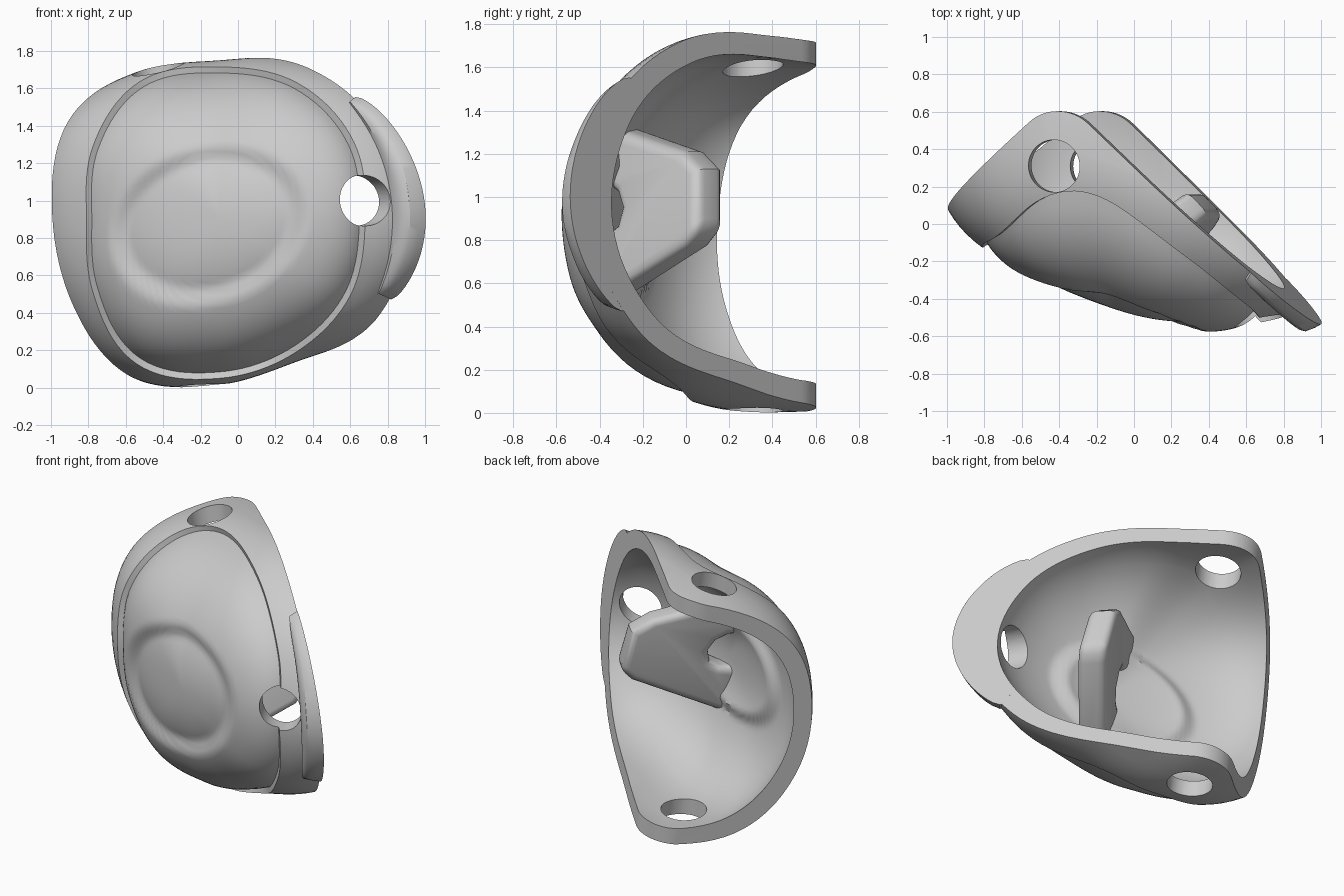
import bpy, bmesh, math
from mathutils import Vector

if "Cube" in bpy.data.objects:
    bpy.data.objects.remove(bpy.data.objects["Cube"])

grey = bpy.data.materials.new("plain grey")
grey.use_nodes = True
grey.diffuse_color = (0.6, 0.6, 0.6, 1)
grey.node_tree.nodes["Principled BSDF"].inputs["Base Color"].default_value = (0.6, 0.6, 0.6, 1)

# Radii every 30 degrees around the dome axis: widest outline and front panel outline
OUTLINE = [1.2, 1.13, .97, .85, .905, 1.0, .975, .965, .97, .885, .87, 1.05]
PANEL = [.78, .83, .84, .815, .85, .78, .71, .78, .89, .85, .82, .81]
CX, CZ, CY = -.1, .9, .28      # centre of the widest section
FRONT, BACK, SKEW = .75, 1.0, .35
LEAN = .143                    # sideways lean of the rim per unit height
WALL = .88                     # cavity size relative to the shell
SEG = 120


def radius(table, a):
    """Smooth periodic interpolation of a radius table."""
    f = (a / math.tau * len(table)) % len(table)
    i = int(f)
    t = f - i
    p, q, r, s = (table[(i + j) % len(table)] for j in (-1, 0, 1, 2))
    return q + .5 * t * (r - p + t * (2*p - 5*q + 4*r - s + t * (3*(q - r) + s - p)))


def squareness(a):
    return 2 + 2 * max(0, -math.cos(a)) ** 2 + .4 * max(0, -math.sin(a)) ** 2


def dent(x, z):
    """Depth of the oval hollow: steep soft border, gently raised floor."""
    u, v = x + .16, z - .87
    q = math.hypot((u - .08 * v) / .52, (v - .08 * u) / .41)
    t = min(1, max(0, (1.0 - q) / .18))
    return .075 * t * t * (3 - 2 * t) * (.35 + .65 * min(1, q) ** 2)


def dome(a, phi, k):
    """Point on the dome; k scales it about its centre."""
    n = squareness(a)
    r = radius(OUTLINE, a) * math.sin(phi) ** (2 / n) * k
    c = math.cos(phi)
    y = CY - k * (FRONT if c > 0 else BACK) * math.copysign(abs(c) ** (2 / n), c)
    x = CX + r * math.cos(a)
    return Vector((x, y - SKEW * x, CZ + r * math.sin(a)))


def phi_at(a, s):
    return math.asin(min(1, s) ** (squareness(a) / 2))


def new_object(name, bm):
    bmesh.ops.recalc_face_normals(bm, faces=bm.faces)
    mesh = bpy.data.meshes.new(name)
    bm.to_mesh(mesh)
    bm.free()
    ob = bpy.data.objects.new(name, mesh)
    bpy.context.collection.objects.link(ob)
    mesh.materials.append(grey)
    return ob


def panel_point(a, t, inner):
    """Point on the front panel, t running from its middle to its edge."""
    phi = phi_at(a, min(.97, radius(PANEL, a) / radius(OUTLINE, a)) * t)
    p = dome(a, phi, 1)
    k = WALL if inner else 1.055 - .095 * t ** 4
    return dome(a, phi, k - dent(p.x, p.z))


def column(a, inner):
    """Points from the front pole to just before the back pole, with a step at the panel edge."""
    k = WALL if inner else 1
    pts = [panel_point(a, i / 30, inner) for i in range(1, 31)]
    start = phi_at(a, min(.97, radius(PANEL, a) / radius(OUTLINE, a)))
    pts += [dome(a, start + (math.pi / 2 - start) * i / 12, k) for i in range(int(inner), 13)]
    pts += [dome(a, math.pi / 2 * (1 + i / 14), k) for i in range(1, 14)]
    return pts


def dome_solid(name, inner):
    bm = bmesh.new()
    cols = [[bm.verts.new(p) for p in column(math.tau * j / SEG, inner)] for j in range(SEG)]
    front = bm.verts.new(panel_point(0, 0, inner))
    back = bm.verts.new(dome(0, math.pi, WALL if inner else 1))
    for c, d in zip(cols, cols[1:] + cols[:1]):
        bm.faces.new((front, c[0], d[0]))
        bm.faces.new((back, d[-1], c[-1]))
        for i in range(len(c) - 1):
            bm.faces.new((c[i], c[i + 1], d[i + 1], d[i]))
    return new_object(name, bm)


def prism(name, bottom, top):
    bm = bmesh.new()
    lo, hi = ([bm.verts.new(p) for p in ring] for ring in (bottom, top))
    bm.faces.new(lo)
    bm.faces.new(hi)
    for i in range(len(lo)):
        j = (i + 1) % len(lo)
        bm.faces.new((lo[i], lo[j], hi[j], hi[i]))
    return new_object(name, bm)


def rim_trimmer():
    """Leaning prism with a rounded back corner; what lies inside is kept."""
    corner = Vector((-.157, .687))
    right, left = Vector((1.06, -1)).normalized(), Vector((-1, -.87)).normalized()
    half = right.angle(left) / 2
    rad = .24
    centre = corner + (right + left).normalized() * rad / math.sin(half)
    mid = math.atan2(*reversed(corner - centre))
    sweep = math.pi / 2 - half
    arc = [centre + rad * Vector((math.cos(b), math.sin(b)))
           for b in (mid - sweep + 2 * sweep * i / 16 for i in range(17))]
    prof = [corner + right * 4] + arc + [corner + left * 4]
    rings = [[(p.x - LEAN * z, p.y, z) for p in prof] for z in (-.5, 2.5)]
    return prism("rim_trimmer", *rings)


def rod(name, start, end, rad):
    start, end = Vector(start), Vector(end)
    turn = (end - start).to_track_quat("Z", "Y")
    ring = [turn @ Vector((rad * math.cos(b), rad * math.sin(b), 0))
            for b in (math.tau * i / 48 for i in range(48))]
    return prism(name, [start + p for p in ring], [end + p for p in ring])


def apply(ob, kind, **settings):
    mod = ob.modifiers.new(kind, kind)
    for key, value in settings.items():
        setattr(mod, key, value)
    bpy.context.view_layer.objects.active = ob
    bpy.ops.object.modifier_apply(modifier=mod.name)


def cut(ob, cutter, how="DIFFERENCE"):
    apply(ob, "BOOLEAN", operation=how, solver="EXACT", object=cutter)


# Hollow shell, trimmed to its two-sided rim and drilled
shell = dome_solid("shell", False)
cavity = dome_solid("cavity_cutter", True)
trimmer = rim_trimmer()
pin = rod("strap_hole_cutter", (-.14, .31, -.3), (-.47, .31, 2.0), .14)
bore = rod("front_hole_cutter", (.76, -.68, 1.0), (.52, -.2, 1.0), .135)
cut(shell, trimmer, "INTERSECT")
cut(shell, cavity)
cut(shell, pin)
cut(shell, bore)

# Raised crescent lip along the right-hand edge, ramping up to a rounded crest
bm = bmesh.new()
sections = []
for j in range(41):
    t = j / 40
    a = math.radians(-25 + 67 * t)
    crest = 1.01 + .1 * math.sin(math.pi * t) ** .6
    full = radius(OUTLINE, a)
    outer = []
    for w in (0, .08, .16, .25, .4, .6, .8, 1):
        k = 1.01 + (crest - 1.01) * (.3 + .7 * math.sin(math.pi / 2 * min(1, w / .3)))
        reach = min(1.26, .985 * full * k)
        outer.append(dome(a, phi_at(a, (.94 + (reach - .94) * w) / full / k), k))
    reach = min(1.2, .985 * full * .93)
    under = [dome(a, phi_at(a, (.9 + (reach - .9) * w) / full / .93), .93) for w in (1, .5, 0)]
    sections.append([bm.verts.new(p) for p in outer + under])
for c, d in zip(sections, sections[1:]):
    for i in range(len(c)):
        bm.faces.new((c[i], c[i - 1], d[i - 1], d[i]))
bm.faces.new(sections[0])
bm.faces.new(sections[-1])
lip = new_object("edge_lip", bm)
cut(lip, trimmer, "INTERSECT")
cut(lip, bore)

# Forked, leaning bracket inside, ending flush on the inner wall
foot, tip = Vector((-.16, -.42, 0)), Vector((.40, .12, 0))
along = (tip - foot).normalized()
side = Vector((-along.y, along.x, 0)) * .09
fork = [(0, 1.37), (.66, 1.21), (.77, 1.13), (.77, .85), (.68, .77), (0, .47),
        (0, .82), (.15, .83), (.22, .87), (.25, .95), (.22, 1.02), (.15, 1.06), (0, 1.07)]
body = [foot + along * u + Vector((-.3 * (z - .95), 0, z)) for u, z in fork]
bracket = prism("forked_bracket", [p - side for p in body], [p + side for p in body])
apply(bracket, "BEVEL", width=.05, segments=4, limit_method="ANGLE", angle_limit=math.radians(50))
cut(bracket, cavity, "INTERSECT")

for helper in (cavity, trimmer, pin, bore):
    bpy.data.objects.remove(helper)

# Smooth shading with crisp rims
for ob in (shell, lip, bracket):
    bpy.ops.object.select_all(action="DESELECT")
    ob.select_set(True)
    bpy.context.view_layer.objects.active = ob
    bpy.ops.object.shade_smooth_by_angle(angle=math.radians(32))
